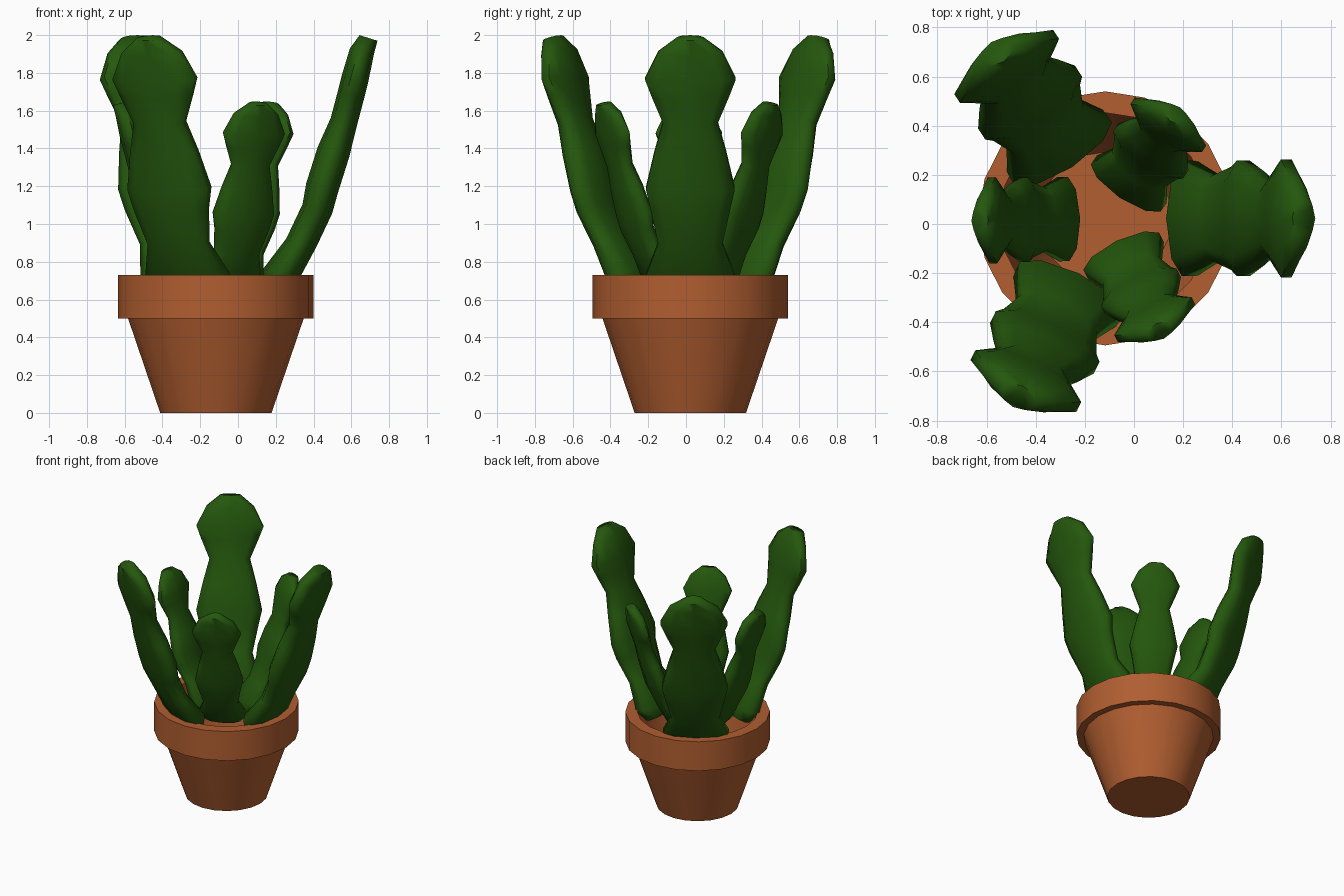
import bpy, bmesh, math
from mathutils import Vector

if "Cube" in bpy.data.objects:
    bpy.data.objects.remove(bpy.data.objects["Cube"])

CX, CY = -0.117, 0.023   # axis of the pot


def material(name, col):
    m = bpy.data.materials.new(name)
    m.diffuse_color = (*col, 1)
    m.use_nodes = True
    m.node_tree.nodes["Principled BSDF"].inputs["Base Color"].default_value = m.diffuse_color
    return m


TERRACOTTA = material("terracotta", (0.44, 0.112, 0.03))
GREEN = material("cactus green", (0.018, 0.096, 0.004))


def finish(name, rings, mat, angle):
    """Skin a stack of closed rings, capping both ends."""
    bm = bmesh.new()
    vs = [[bm.verts.new(p) for p in ring] for ring in rings]
    n = len(vs[0])
    for a, b in zip(vs, vs[1:]):
        for i in range(n):
            j = (i + 1) % n
            bm.faces.new((a[i], a[j], b[j], b[i]))
    bm.faces.new(vs[0])
    bm.faces.new(vs[-1])
    bmesh.ops.recalc_face_normals(bm, faces=bm.faces)
    me = bpy.data.meshes.new(name)
    bm.to_mesh(me)
    bm.free()
    ob = bpy.data.objects.new(name, me)
    bpy.context.collection.objects.link(ob)
    me.materials.append(mat)
    bpy.context.view_layer.objects.active = ob
    ob.select_set(True)
    bpy.ops.object.shade_smooth_by_angle(angle=math.radians(angle))
    ob.select_set(False)


# pot: tapered body, overhanging rim, hollow inside down to a thin base
SIDES = 20
pot = [(.295, 0), (.465, .5), (.517, .5), (.517, .73), (.43, .73), (.43, .5), (.27, .03)]
finish("flower_pot", [[(CX + r * math.cos(k * math.tau / SIDES),
                        CY + r * math.sin(k * math.tau / SIDES), z)
                       for k in range(SIDES)] for r, z in pot], TERRACOTTA, 40)

# cactus pad stations: distance from axis, height, half width, half thickness
PAD = [(.31, .64, .17, .05), (.342, .73, .235, .09), (.452, .90, .17, .075),
       (.537, 1.08, .21, .075), (.562, 1.19, .235, .08), (.622, 1.38, .19, .08),
       (.677, 1.54, .145, .066), (.714, 1.68, .205, .066), (.737, 1.77, .24, .066),
       (.772, 1.91, .17, .06), (.808, 1.985, .07, .045)]
SECTION = [(1, .35), (.7, .85), (0, 1.1), (-.7, .85), (-1, .35),
           (-1, -.35), (-.7, -.85), (0, -1.1), (.7, -.85), (1, -.35)]


def pad(name, deg, scale, shift):
    a = math.radians(deg)
    out = Vector((math.cos(a), math.sin(a), 0))
    side = Vector((-math.sin(a), math.cos(a), 0))
    normal = out * .95 - Vector((0, 0, .3))   # pads lean outwards
    rings = []
    for r, z, w, t in PAD:
        c = Vector((CX, CY, .70 + (z - .70) * scale)) + out * (r * scale + shift)
        rings.append([c + side * (u * w * scale) + normal * (v * t * scale)
                      for u, v in SECTION])
    finish(name, rings, GREEN, 60)


# three tall pads alternating with three short ones
for i, (tall, short) in enumerate([(0, 56), (123, 181), (244, 296)], 1):
    pad(f"tall_pad_{i}", tall, 1.0, 0.0)
    pad(f"short_pad_{i}", short, .73, -.079)
